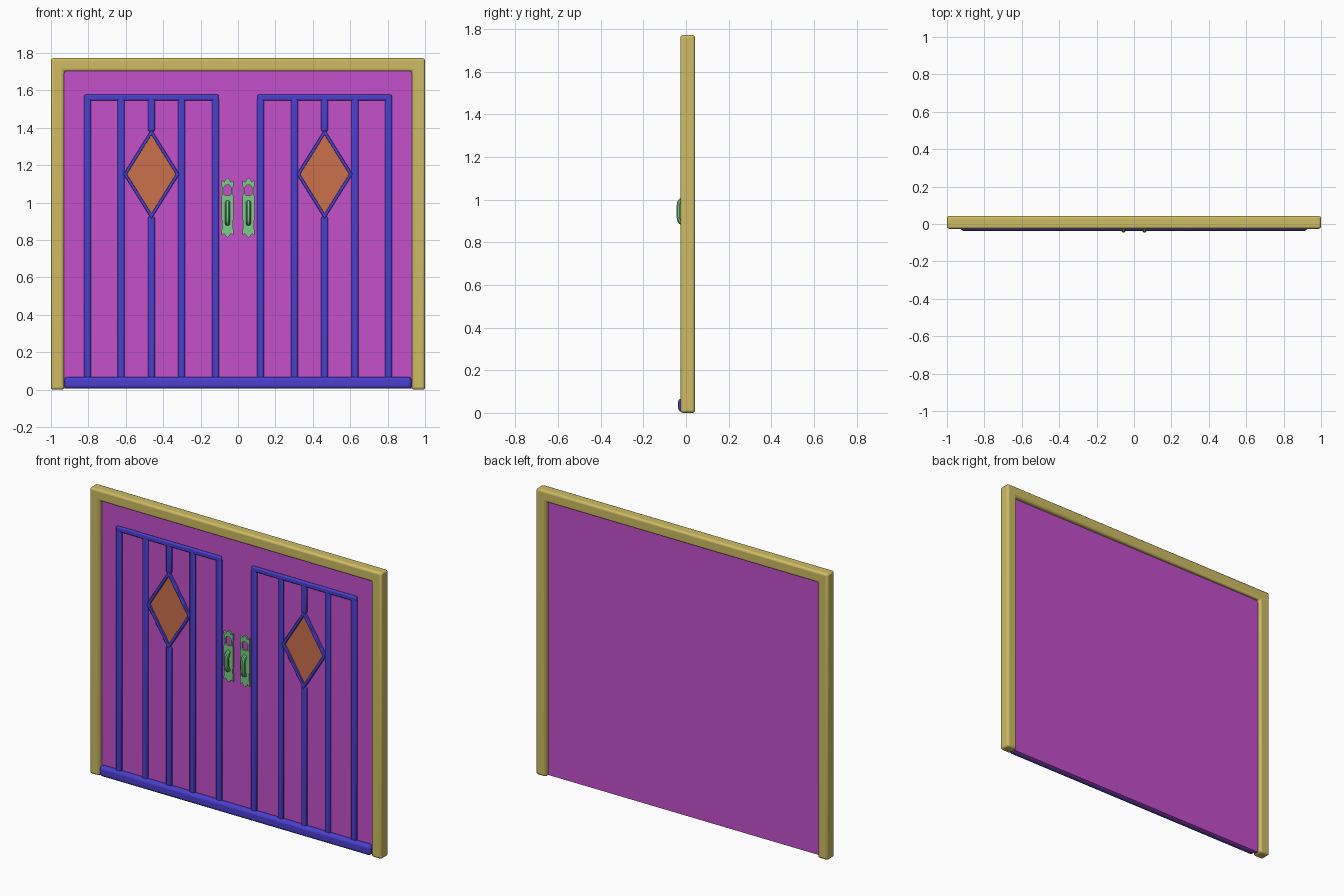
import bpy, bmesh, math
from mathutils import Matrix

if "Cube" in bpy.data.objects:
    bpy.data.objects.remove(bpy.data.objects["Cube"])


def mat(name, rgb):
    m = bpy.data.materials.new(name)
    m.diffuse_color = (*rgb, 1)
    m.use_nodes = True
    m.node_tree.nodes["Principled BSDF"].inputs["Base Color"].default_value = m.diffuse_color
    return m


GOLD = mat("frame_gold", (0.62, 0.50, 0.13))
PURPLE = mat("panel_purple", (0.55, 0.08, 0.60))
BLUE = mat("trim_blue", (0.07, 0.05, 0.62))
ORANGE = mat("pane_orange", (0.60, 0.16, 0.07))
GREEN = mat("handle_green", (0.20, 0.60, 0.25))


def finish(ob, material, bevel=0, segments=2):
    ob.data.materials.clear()
    ob.data.materials.append(material)
    if bevel:
        b = ob.modifiers.new("bevel", 'BEVEL')
        b.width, b.segments = bevel, segments
        b.limit_method = 'ANGLE'
        b.angle_limit = math.radians(30)
    bpy.ops.object.select_all(action='DESELECT')
    ob.select_set(True)
    bpy.context.view_layer.objects.active = ob
    bpy.ops.object.shade_smooth_by_angle(angle=math.radians(35))
    return ob


def to_mesh(ob):
    bpy.ops.object.select_all(action='DESELECT')
    ob.select_set(True)
    bpy.context.view_layer.objects.active = ob
    bpy.ops.object.convert(target='MESH')
    ob = bpy.context.view_layer.objects.active
    bm = bmesh.new()
    bm.from_mesh(ob.data)
    bmesh.ops.remove_doubles(bm, verts=bm.verts, dist=1e-5)
    bmesh.ops.recalc_face_normals(bm, faces=bm.faces)
    bm.to_mesh(ob.data)
    bm.free()
    return ob


def slab(name, outlines, y0, y1, material, bevel=0, segments=2):
    """Extrude x/z outlines (extra outlines are holes) from y0 to y1."""
    cu = bpy.data.curves.new(name, 'CURVE')
    cu.dimensions = '2D'
    cu.fill_mode = 'BOTH'
    cu.extrude = (y1 - y0) / 2
    for pts in outlines:
        sp = cu.splines.new('POLY')
        sp.points.add(len(pts) - 1)
        for p, (x, z) in zip(sp.points, pts):
            p.co = (x, z, 0, 1)
        sp.use_cyclic_u = True
    ob = bpy.data.objects.new(name, cu)
    bpy.context.collection.objects.link(ob)
    ob = to_mesh(ob)
    ob.data.transform(Matrix.Translation((0, (y0 + y1) / 2, 0)) @ Matrix.Rotation(math.pi / 2, 4, 'X'))
    return finish(ob, material, bevel, segments)


def box(name, x0, x1, y0, y1, z0, z1, material, bevel=0, segments=2):
    me = bpy.data.meshes.new(name)
    bm = bmesh.new()
    bmesh.ops.create_cube(bm, size=1)
    for v in bm.verts:
        v.co = ((x0 + x1) / 2 + v.co.x * (x1 - x0),
                (y0 + y1) / 2 + v.co.y * (y1 - y0),
                (z0 + z1) / 2 + v.co.z * (z1 - z0))
    bm.to_mesh(me)
    bm.free()
    ob = bpy.data.objects.new(name, me)
    bpy.context.collection.objects.link(ob)
    return finish(ob, material, bevel, segments)


def diamond(cx, cz, w, h):
    return [(cx - w, cz), (cx, cz - h), (cx + w, cz), (cx, cz + h)]


PF, PB = -0.004, 0.018      # panel front and back
SF = -0.022                 # front of trim strips

# Surrounding frame, open at the bottom
slab("door_frame", [[(-1, 0), (-0.93, 0), (-0.93, 1.703), (0.93, 1.703), (0.93, 0),
                     (1, 0), (1, 1.772), (-1, 1.772)]], -0.026, 0.043, GOLD, 0.013, 3)

# Door panel and rounded kick rail
box("door_panel", -0.931, 0.931, PF, PB, 0.006, 1.705, PURPLE)
box("kick_rail", -0.928, 0.928, -0.037, PF + 0.01, 0.005, 0.068, BLUE, 0.018, 4)

for side, s in (("left", -1), ("right", 1)):
    # Vertical strips; the middle one is broken by the diamond
    for i, x in enumerate((0.12, 0.302, 0.463, 0.625, 0.805)):
        spans = [(0.06, 0.925), (1.38, 1.56)] if i == 2 else [(0.06, 1.56)]
        for z0, z1 in spans:
            box(f"{side}_strip", s * x - 0.018, s * x + 0.018, SF, PF + 0.002, z0, z1, BLUE, 0.008)
    # Top strip
    box(f"{side}_top_strip", s * 0.463 - 0.36, s * 0.463 + 0.36, SF, PF + 0.002, 1.545, 1.577, BLUE, 0.008)
    # Diamond window
    slab(f"{side}_diamond_trim", [diamond(s * 0.463, 1.152, 0.15, 0.24), diamond(s * 0.463, 1.152, 0.131, 0.21)],
         SF - 0.002, PF + 0.002, BLUE, 0.004)
    slab(f"{side}_diamond_pane", [diamond(s * 0.463, 1.152, 0.137, 0.22)], PF - 0.005, PF + 0.002, ORANGE)

    # Handle plate with shaped ends and a keyhole window
    hx, hz = s * 0.056, 0.972
    quarter = [(0.032, 0.06), (0.028, 0.075), (0.033, 0.148), (0.018, 0.138), (0.012, 0.148)]
    top = quarter + [(0, 0.16)] + [(-x, z) for x, z in reversed(quarter)]
    outline = [(hx + x, hz + z) for x, z in top] + [(hx - x, hz - z) for x, z in top]
    hole = [(hx + x, 1.066 + z) for x, z in ((-0.02, -0.02), (-0.013, -0.027), (0.013, -0.027), (0.02, -0.02),
                                             (0.02, 0.015), (0.01, 0.027), (-0.01, 0.027), (-0.02, 0.015))]
    slab(f"{side}_handle_plate", [outline, hole], -0.014, PF + 0.002, GREEN)

    # Bowed grip
    cu = bpy.data.curves.new(f"{side}_handle_grip", 'CURVE')
    cu.dimensions = '3D'
    cu.bevel_depth, cu.bevel_resolution, cu.use_fill_caps = 0.014, 3, True
    path = [(-0.004, 1.0), (-0.024, 0.998), (-0.031, 0.975), (-0.031, 0.945), (-0.031, 0.915), (-0.024, 0.892), (-0.004, 0.888)]
    sp = cu.splines.new('NURBS')
    sp.points.add(len(path) - 1)
    for p, (y, z) in zip(sp.points, path):
        p.co = (hx, y, z, 1)
    sp.order_u, sp.use_endpoint_u, sp.resolution_u = 3, True, 4
    ob = bpy.data.objects.new(f"{side}_handle_grip", cu)
    bpy.context.collection.objects.link(ob)
    finish(to_mesh(ob), GREEN)
